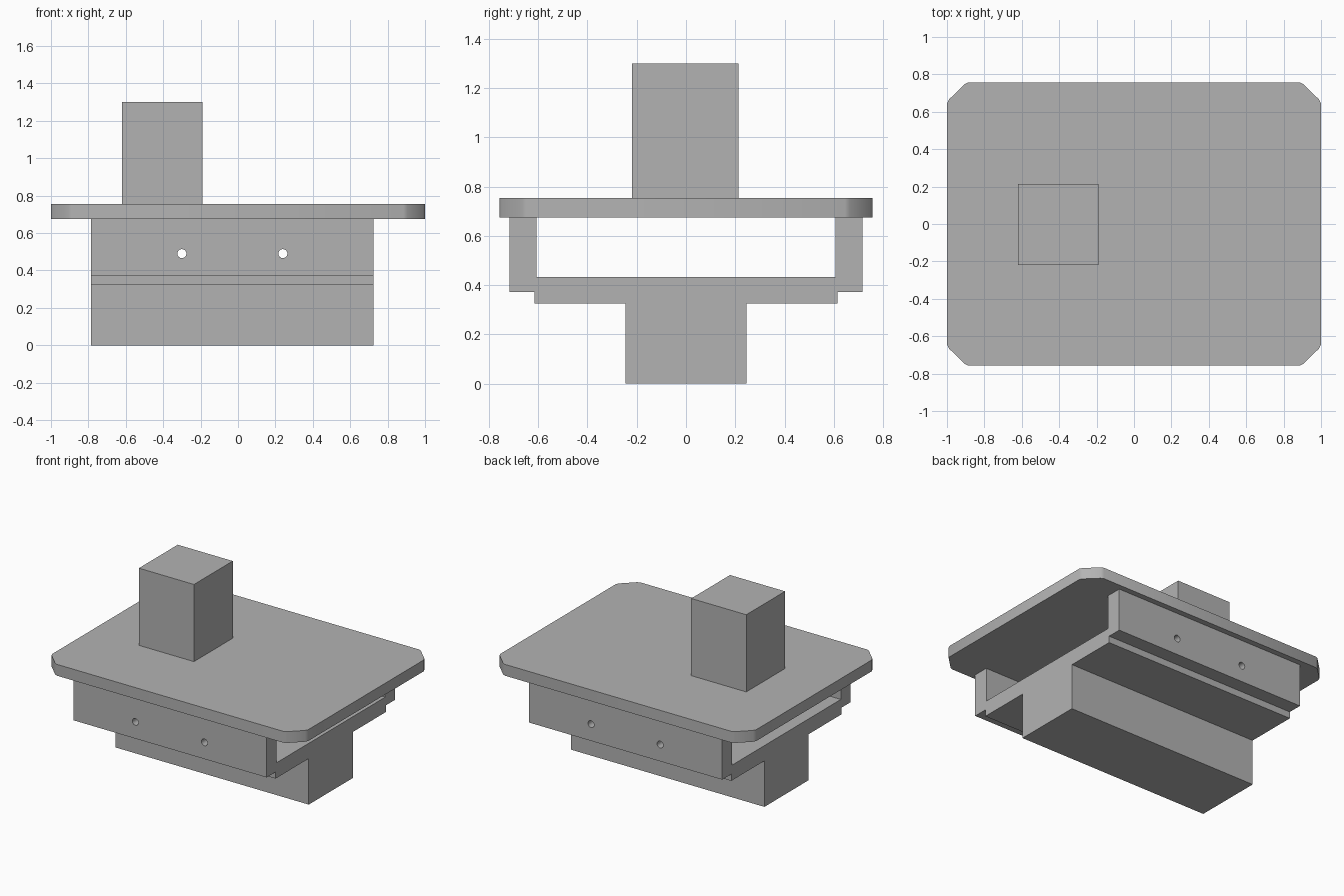
import bpy
import bmesh
from mathutils import Vector, Matrix

cube = bpy.data.objects.get("Cube")
if cube:
    bpy.data.objects.remove(cube, do_unlink=True)

# Single plain grey
grey = bpy.data.materials.new("plain grey")
grey.use_nodes = True
colour = (0.45, 0.45, 0.45, 1)
grey.diffuse_color = colour
grey.node_tree.nodes["Principled BSDF"].inputs["Base Color"].default_value = colour


def add_object(name, bm):
    bmesh.ops.recalc_face_normals(bm, faces=bm.faces[:])
    mesh = bpy.data.meshes.new(name)
    bm.to_mesh(mesh)
    bm.free()
    mesh.materials.append(grey)
    obj = bpy.data.objects.new(name, mesh)
    bpy.context.collection.objects.link(obj)
    return obj


def extrude_outline(name, points, direction):
    bm = bmesh.new()
    face = bm.faces.new([bm.verts.new(p) for p in points])
    result = bmesh.ops.extrude_face_region(bm, geom=[face], use_keep_orig=True)
    moved = [g for g in result["geom"] if isinstance(g, bmesh.types.BMVert)]
    bmesh.ops.translate(bm, verts=moved, vec=Vector(direction))
    return add_object(name, bm)


def make_active(obj):
    bpy.ops.object.select_all(action="DESELECT")
    obj.select_set(True)
    bpy.context.view_layer.objects.active = obj


# Channel rail: half section (y, z), mirrored, extruded along x
left_x, right_x = -0.785, 0.725
half = [(0.246, 0), (0.246, 0.325), (0.616, 0.325), (0.616, 0.372),
        (0.717, 0.372), (0.717, 0.675), (0.607, 0.675), (0.607, 0.433)]
section = half + [(-y, z) for y, z in reversed(half)]
rail = extrude_outline("channel_rail", [(left_x, y, z) for y, z in section],
                       (right_x - left_x, 0, 0))

# Screw holes through both side walls
bm = bmesh.new()
for x in (-0.30, 0.24):
    place = Matrix.Translation((x, 0, 0.49)) @ Matrix.Rotation(1.5707963, 4, "X")
    bmesh.ops.create_cone(bm, cap_ends=True, segments=24, radius1=0.024,
                          radius2=0.024, depth=2, matrix=place)
cutter = add_object("hole_cutter", bm)
cutter.hide_render = True
cut = rail.modifiers.new("holes", "BOOLEAN")
cut.operation = "DIFFERENCE"
cut.solver = "EXACT"
cut.object = cutter
make_active(rail)
bpy.ops.object.modifier_apply(modifier=cut.name)
bpy.data.objects.remove(cutter, do_unlink=True)
bpy.ops.object.shade_smooth_by_angle()

# Table top: clipped corners with slightly softened ends
corner = [(1, 0.645), (0.99, 0.665), (0.905, 0.748), (0.885, 0.757)]
outline = []
for sx, sy in ((1, 1), (-1, 1), (-1, -1), (1, -1)):
    points = corner if sx * sy > 0 else corner[::-1]
    outline += [(sx * x, sy * y, 0.675) for x, y in points]
top = extrude_outline("table_top", outline, (0, 0, 0.08))
make_active(top)
bpy.ops.object.shade_smooth_by_angle()

# Square post
base = [(-0.62, -0.22), (-0.19, -0.22), (-0.19, 0.213), (-0.62, 0.213)]
extrude_outline("square_post", [(x, y, 0.755) for x, y in base], (0, 0, 0.545))
